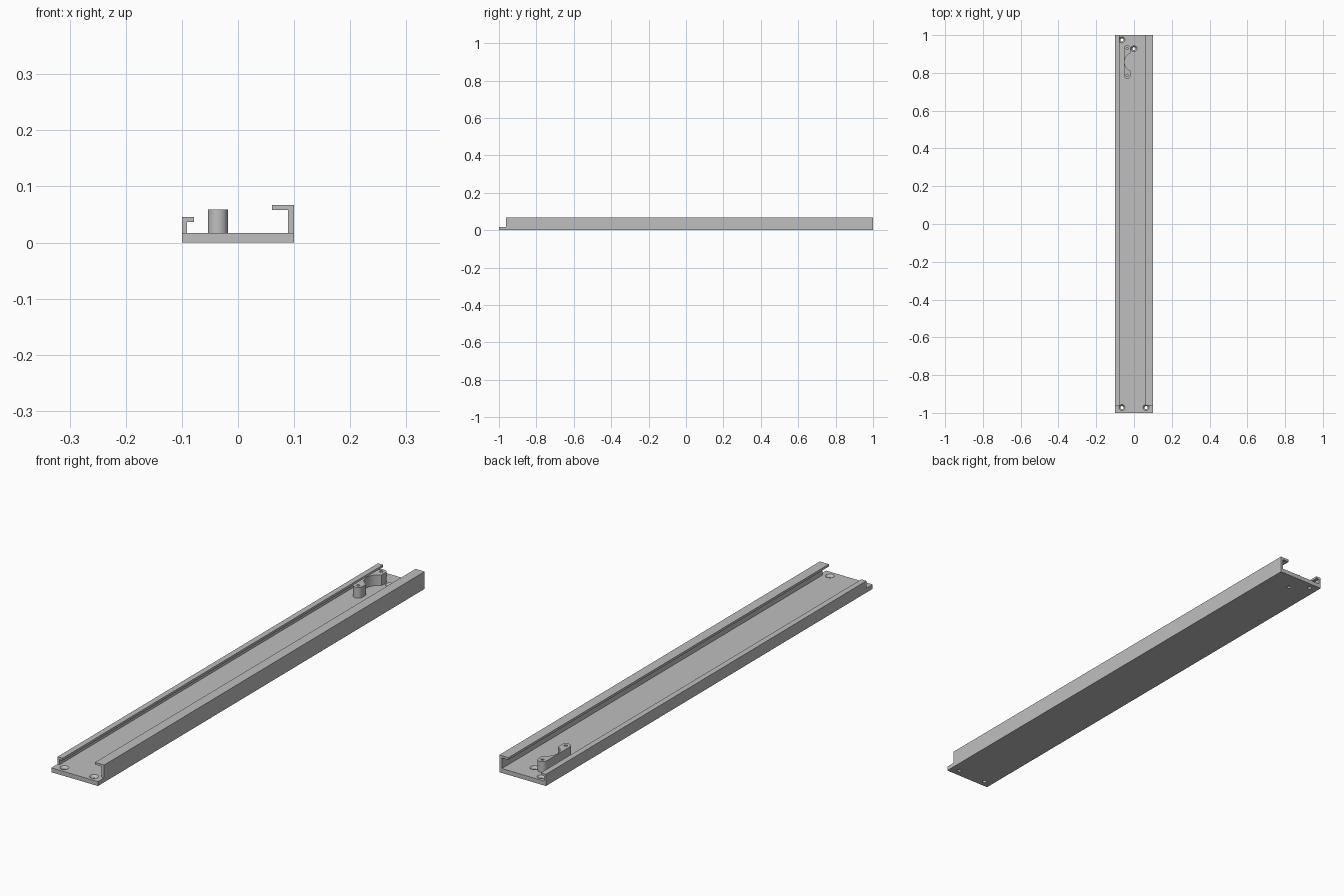
import bpy, bmesh, math
from mathutils import Matrix, Vector

cube = bpy.data.objects.get("Cube")
if cube:
    bpy.data.objects.remove(cube, do_unlink=True)

GREY = (0.52, 0.52, 0.52, 1.0)
grey = bpy.data.materials.new("plain grey")
grey.use_nodes = True
grey.diffuse_color = GREY
grey.node_tree.nodes["Principled BSDF"].inputs["Base Color"].default_value = GREY


def finish(name, bm):
    bmesh.ops.recalc_face_normals(bm, faces=bm.faces[:])
    mesh = bpy.data.meshes.new(name)
    bm.to_mesh(mesh)
    bm.free()
    mesh.materials.append(grey)
    obj = bpy.data.objects.new(name, mesh)
    bpy.context.collection.objects.link(obj)
    return obj


def prism(name, points, direction):
    """Extrude a closed outline of 3D points along a direction."""
    bm = bmesh.new()
    face = bm.faces.new([bm.verts.new(p) for p in points])
    new = bmesh.ops.extrude_face_region(bm, geom=[face])["geom"]
    verts = [g for g in new if isinstance(g, bmesh.types.BMVert)]
    bmesh.ops.translate(bm, verts=verts, vec=Vector(direction))
    return finish(name, bm)


def lathe_cutters(name, profile, centres, sides=32):
    """One closed turned solid of (radius, z) rings at each centre."""
    bm = bmesh.new()
    for cx, cy in centres:
        rings = []
        for r, z in profile:
            ang = [2 * math.pi * i / sides for i in range(sides)]
            rings.append([bm.verts.new((cx + r * math.cos(a), cy + r * math.sin(a), z)) for a in ang])
        for low, high in zip(rings, rings[1:]):
            for i in range(sides):
                j = (i + 1) % sides
                bm.faces.new((low[i], low[j], high[j], high[i]))
        bm.faces.new(rings[0])
        bm.faces.new(rings[-1])
    return finish(name, bm)


def cut(obj, cutter):
    cutter.hide_render = True
    mod = obj.modifiers.new("holes", 'BOOLEAN')
    mod.operation = 'DIFFERENCE'
    mod.solver = 'EXACT'
    mod.object = cutter
    bpy.ops.object.select_all(action='DESELECT')
    obj.select_set(True)
    bpy.context.view_layer.objects.active = obj
    bpy.ops.object.modifier_apply(modifier=mod.name)
    bpy.data.objects.remove(cutter, do_unlink=True)
    bpy.ops.object.shade_smooth_by_angle(angle=math.radians(30))


def arc(cx, cy, r, start, end, steps):
    angles = [math.radians(start + (end - start) * i / steps) for i in range(steps + 1)]
    return [(cx + r * math.cos(a), cy + r * math.sin(a)) for a in angles]


FLOOR = 0.017
RAIL_START = -0.962

# Base plate with countersunk screw holes
plate = prism("base_plate", [(-0.1, -1, 0), (0.1, -1, 0), (0.1, 1, 0), (-0.1, 1, 0)], (0, 0, FLOOR))
screws = [(-0.064, 0.975), (0, 0.928), (-0.064, -0.972), (0.064, -0.972)]
cut(plate, lathe_cutters("screw_cutter",
                         [(0.008, -0.01), (0.008, 0.008), (0.016, FLOOR), (0.016, 0.03)], screws))


# Hooked side rails
def rail(name, side, top, lip_under, wall_in, lip_in):
    outline = [(0.1, FLOOR), (0.1, top), (lip_in, top),
               (lip_in, lip_under), (wall_in, lip_under), (wall_in, FLOOR)]
    prism(name, [(side * x, RAIL_START, z) for x, z in outline], (0, 1 - RAIL_START, 0))


rail("tall_rail", 1, 0.067, 0.058, 0.089, 0.061)
rail("short_rail", -1, 0.0455, 0.0365, 0.091, 0.078)

# Bracket: two round-ended posts joined by a thin web with a round recess
POST_X, POST_R, POST_Y = -0.036, 0.0178, (0.787, 0.929)
outline = (arc(POST_X, POST_Y[0], POST_R, 180, 360, 16)
           + arc(0.0005, 0.858, 0.0505, 248, 112, 24)
           + arc(POST_X, POST_Y[1], POST_R, 0, 180, 16))
bracket = prism("bracket", [(x, y, FLOOR) for x, y in outline], (0, 0, 0.0585 - FLOOR))
cut(bracket, lathe_cutters("pilot_cutter", [(0.006, 0.025), (0.006, 0.07)],
                           [(POST_X, y) for y in POST_Y], 20))
